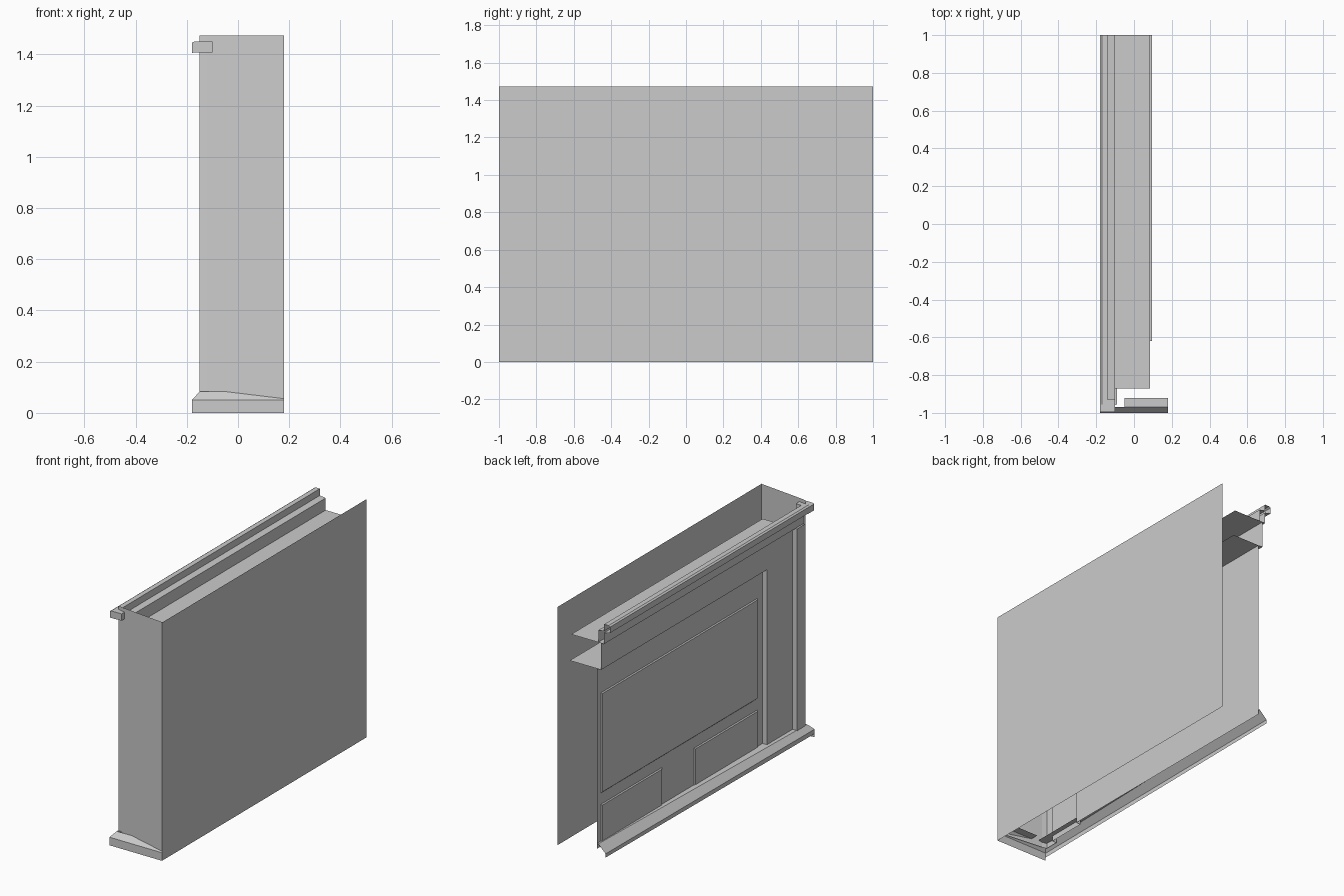
import bpy

if "Cube" in bpy.data.objects:
    bpy.data.objects.remove(bpy.data.objects["Cube"])


def mesh(name, verts, faces):
    me = bpy.data.meshes.new(name)
    me.from_pydata(verts, [], faces)
    me.update()
    ob = bpy.data.objects.new(name, me)
    bpy.context.collection.objects.link(ob)
    return ob


def sweep(name, rows, closed=False):
    """Join matching point rows with strips of quads."""
    n = len(rows[0])
    verts = [p for row in rows for p in row]
    faces = []
    for r in range(len(rows) - 1):
        for i in range(n if closed else n - 1):
            j = (i + 1) % n
            faces.append((r * n + i, r * n + j, (r + 1) * n + j, (r + 1) * n + i))
    if closed:
        faces += [tuple(range(n)), tuple((len(rows) - 1) * n + i for i in range(n))]
    return mesh(name, verts, faces)


def vertical(name, plan, z0, z1):
    """Upright sheet following a plan line."""
    return sweep(name, [[(x, y, z0) for x, y in plan], [(x, y, z1) for x, y in plan]])


def shelf(name, x0, x1, y0, y1, z):
    return mesh(name, [(x0, y0, z), (x1, y0, z), (x1, y1, z), (x0, y1, z)], [(0, 1, 2, 3)])


def raised_panel(name, y0, y1, z0, z1, x, d=0.006):
    """Shallow panel with sloped rim on the left wall."""
    def ring(xx, b):
        return [(xx, y0 + b, z0 + b), (xx, y1 - b, z0 + b),
                (xx, y1 - b, z1 - b), (xx, y0 + b, z1 - b)]
    return sweep(name, [ring(x, 0), ring(x - d, 0.006)], True)


X_POST, X_MID, X_IN = -0.15, -0.12, -0.09
Z_LOW, Z_UP, Z_TOP = 1.165, 1.33, 1.473

# Plain right side and slightly angled front panel
vertical("right_side", [(0.18, -1), (0.18, 1)], 0, Z_TOP)
vertical("front_panel", [(-0.12, -0.962), (0.18, -0.995)], 0.05, Z_TOP)

# Corner post, then two stepped recesses along the left side
vertical("corner_post", [(-0.12, -0.962), (-0.15, -0.955), (X_POST, -0.87), (X_MID, -0.87)], 0.05, Z_UP)
vertical("corner_post_top", [(-0.12, -0.962), (-0.15, -0.955)], Z_UP, Z_TOP)
vertical("outer_recess_wall", [(X_MID, -0.87), (X_MID, -0.62), (X_IN, -0.62)], 0.05, Z_LOW)
vertical("outer_recess_upper_wall", [(X_MID, -0.87), (X_MID, 1)], Z_LOW, Z_UP)
vertical("inner_recess_wall", [(X_IN, -0.62), (X_IN, 1)], 0.05, Z_LOW)

# Ledges over the recesses
shelf("lower_shelf", X_MID, 0.095, -0.62, 1, Z_LOW)
shelf("upper_shelf", X_POST + 0.01, 0.085, -0.87, 1, Z_UP)

# Shallow panels on the inner recess
for i, p in enumerate([(-0.57, 0.96, 0.38, 1.0),
                       (0.365, 0.96, 0.06, 0.31),
                       (-0.57, 0.05, 0.06, 0.31)]):
    raised_panel("raised_panel_%d" % i, *p, X_IN)

# Top moulding with a rounded nose, running the full length
cornice = [(-0.10, Z_UP), (-0.10, 1.405), (-0.14, 1.41), (-0.14, 1.452),
           (-0.17, 1.452), (-0.18, 1.445), (-0.18, 1.408), (-0.14, 1.40), (-0.14, Z_UP)]
sweep("top_moulding", [[(x, y, z) for x, z in cornice] for y in (-0.955, 1)])
nose = [(-0.10, 1.408), (-0.10, 1.45), (-0.17, 1.45), (-0.18, 1.445), (-0.18, 1.406)]
sweep("moulding_end", [[(x, y, z) for x, z in nose] for y in (-0.995, -0.93)], True)

# Sloped baseboard mitred round the front-left corner
base = [(0.0, 0.0), (0.0, 0.05), (0.03, 0.083)]
sweep("front_baseboard", [[(-0.18 + o, -1 + o, z) for o, z in base],
                          [(0.18, -1 + o, z) for o, z in base]])
sweep("left_baseboard", [[(-0.18, -1, 0.022), (-0.18, -1, 0.05), (-0.15, -0.97, 0.083), (X_IN, -0.955, 0.083)],
                         [(-0.15, 1, 0.012), (-0.15, 1, 0.035), (-0.10, 1, 0.083), (X_IN, 1, 0.083)]])
shelf("front_base_ledge", -0.05, 0.18, -0.97, -0.92, 0.083)
